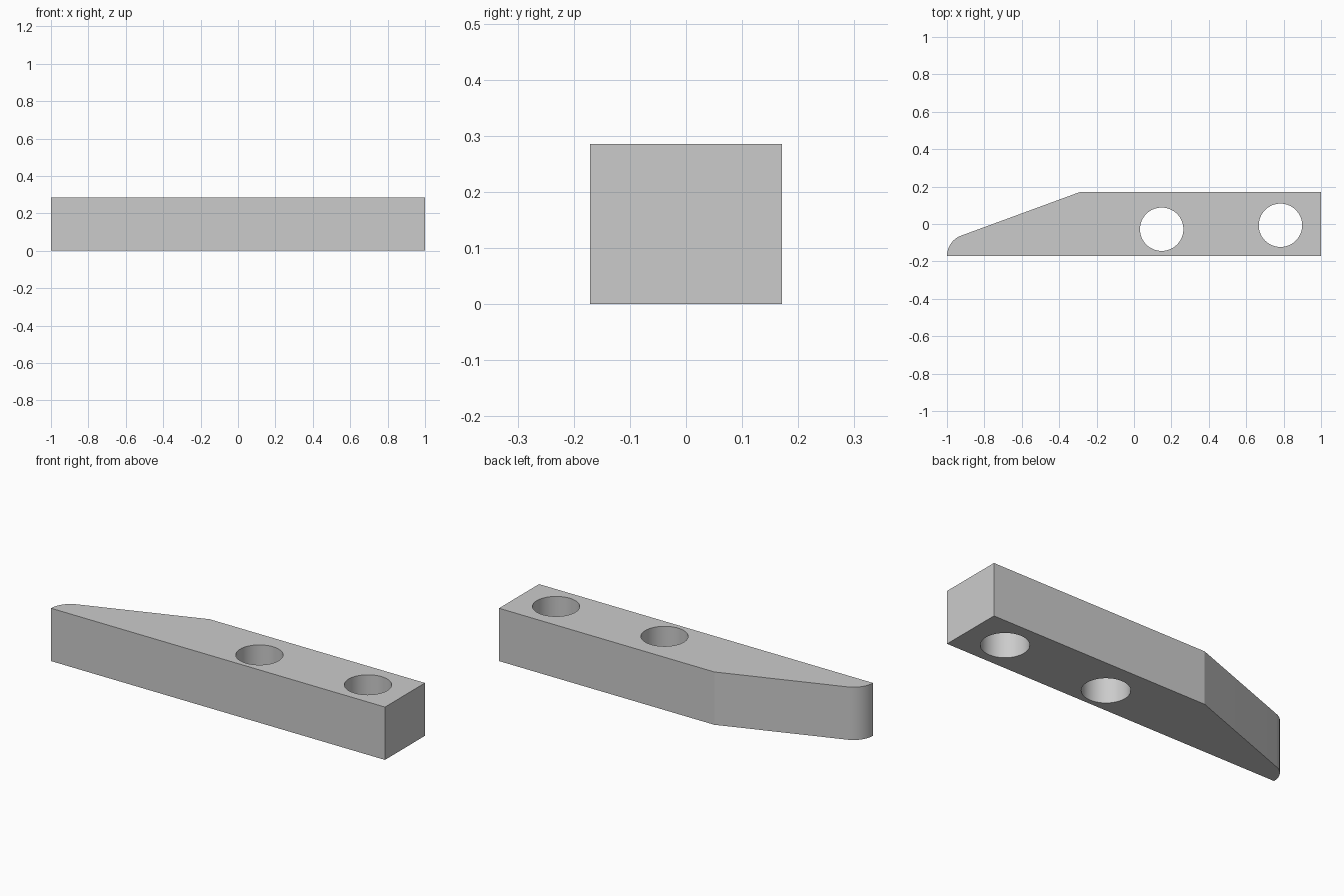
import bpy
import bmesh
from math import cos, sin, radians

if "Cube" in bpy.data.objects:
    bpy.data.objects.remove(bpy.data.objects["Cube"], do_unlink=True)

HEIGHT = 0.286
HALF_WIDTH = 0.171
NOSE_RADIUS = 0.116
HOLE_RADIUS = 0.116
HOLES = [(0.148, -0.028), (0.783, -0.007)]

# Plain grey finish
grey = bpy.data.materials.new("plain grey")
grey.use_nodes = True
colour = (0.6, 0.6, 0.6, 1)
grey.diffuse_color = colour
grey.node_tree.nodes["Principled BSDF"].inputs["Base Color"].default_value = colour


def extrude_outline(name, outline, bottom, top):
    """Make a closed prism from an anticlockwise outline."""
    bm = bmesh.new()
    base = bm.faces.new([bm.verts.new((x, y, bottom)) for x, y in outline])
    grown = bmesh.ops.extrude_face_region(bm, geom=[base])["geom"]
    verts = [v for v in grown if isinstance(v, bmesh.types.BMVert)]
    bmesh.ops.translate(bm, verts=verts, vec=(0, 0, top - bottom))
    bmesh.ops.recalc_face_normals(bm, faces=bm.faces)
    mesh = bpy.data.meshes.new(name)
    bm.to_mesh(mesh)
    bm.free()
    mesh.materials.append(grey)
    obj = bpy.data.objects.new(name, mesh)
    bpy.context.collection.objects.link(obj)
    return obj


def arc(cx, cy, radius, start, end, steps):
    """Points along a circular arc, angles in degrees."""
    angles = [radians(start + (end - start) * i / steps) for i in range(steps + 1)]
    return [(cx + radius * cos(a), cy + radius * sin(a)) for a in angles]


# Bar with a tapered back edge and a rounded nose
nose = arc(-1 + NOSE_RADIUS, -HALF_WIDTH, NOSE_RADIUS, 110, 180, 16)
outline = [(1, -HALF_WIDTH), (1, HALF_WIDTH), (-0.289, HALF_WIDTH)] + nose
bar = extrude_outline("tapered_bar", outline, 0, HEIGHT)

# Two round holes through the full height
for i, (x, y) in enumerate(HOLES):
    circle = arc(x, y, HOLE_RADIUS, 0, 360, 64)[:-1]
    cutter = extrude_outline(f"hole_cutter_{i + 1}", circle, -0.1, HEIGHT + 0.1)
    cutter.hide_render = True
    cut = bar.modifiers.new(f"hole_{i + 1}", 'BOOLEAN')
    cut.operation = 'DIFFERENCE'
    cut.solver = 'EXACT'
    cut.object = cutter
    bpy.context.view_layer.objects.active = bar
    bpy.ops.object.modifier_apply(modifier=cut.name)
    bpy.data.objects.remove(cutter, do_unlink=True)

# Smooth nose and hole walls, sharp edges elsewhere
bpy.ops.object.select_all(action='DESELECT')
bar.select_set(True)
bpy.context.view_layer.objects.active = bar
bpy.ops.object.shade_smooth_by_angle(angle=radians(15))
